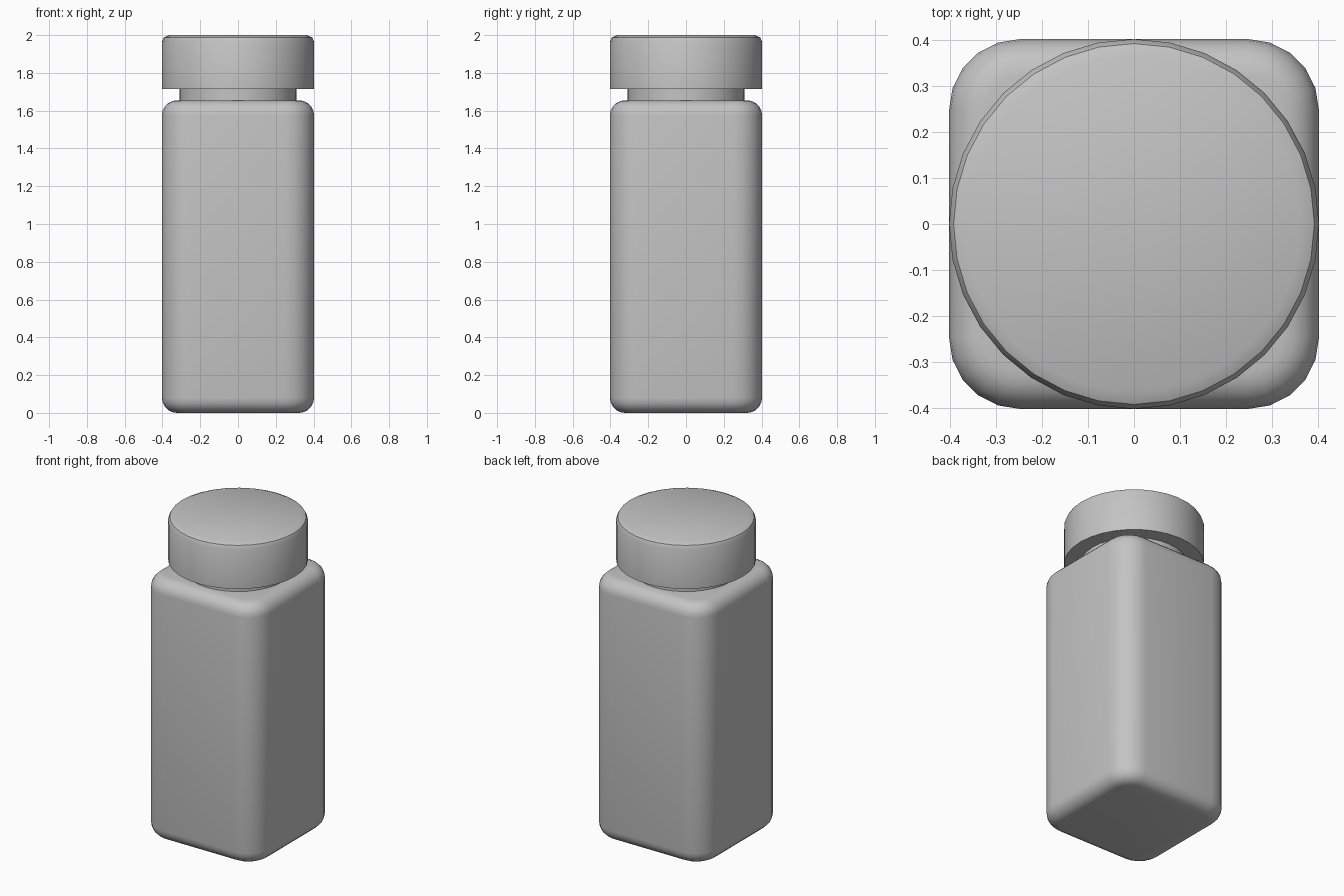
import bpy
import bmesh
from math import sin, cos, pi, radians

old = bpy.data.objects.get("Cube")
if old:
    bpy.data.objects.remove(old, do_unlink=True)

grey = bpy.data.materials.new("light grey")
grey.use_nodes = True
colour = (0.55, 0.55, 0.55, 1)
grey.diffuse_color = colour
grey.node_tree.nodes["Principled BSDF"].inputs["Base Color"].default_value = colour


def rounded_square(half, radius, steps=6):
    """Outline of a square with rounded corners; a circle when radius equals half."""
    points = []
    for corner, (sx, sy) in enumerate([(1, 1), (-1, 1), (-1, -1), (1, -1)]):
        for i in range(steps):
            a = (corner + i / (steps - 1)) * pi / 2
            points.append((sx * (half - radius) + radius * cos(a),
                           sy * (half - radius) + radius * sin(a)))
    return points


def circle(radius, sides=32):
    return [(radius * cos(2 * pi * i / sides), radius * sin(2 * pi * i / sides))
            for i in range(sides)]


def loft(name, rings):
    """Skin a stack of (outline, height) rings and cap both ends."""
    bm = bmesh.new()
    loops = [[bm.verts.new((x, y, z)) for x, y in outline] for outline, z in rings]
    n = len(loops[0])
    for low, high in zip(loops, loops[1:]):
        for i in range(n):
            j = (i + 1) % n
            bm.faces.new((low[i], low[j], high[j], high[i]))
    bm.faces.new(loops[0][::-1])
    bm.faces.new(loops[-1])
    mesh = bpy.data.meshes.new(name)
    bm.to_mesh(mesh)
    bm.free()
    mesh.materials.append(grey)
    obj = bpy.data.objects.new(name, mesh)
    bpy.context.collection.objects.link(obj)
    bpy.ops.object.select_all(action="DESELECT")
    obj.select_set(True)
    bpy.context.view_layer.objects.active = obj
    bpy.ops.object.shade_smooth_by_angle(angle=radians(35))
    return obj


# Square jar body with rounded corners and rounded top and bottom edges
HALF, CORNER, EDGE, TOP = 0.403, 0.155, 0.08, 1.655
body = []
for base, direction in ((EDGE, -1), (TOP - EDGE, 1)):
    arc = [i / 5 * pi / 2 for i in range(6)]
    for a in (arc[::-1] if direction < 0 else arc):
        inset = EDGE * (1 - cos(a))
        body.append((rounded_square(HALF - inset, CORNER - inset),
                     base + direction * EDGE * sin(a)))
loft("jar_body", body)

# Narrow round neck
loft("jar_neck", [(circle(0.31), 1.64), (circle(0.31), 1.73)])

# Wide round lid with a softened top edge
loft("jar_lid", [(circle(0.403), 1.715), (circle(0.403), 1.965),
                 (circle(0.393), 1.987), (circle(0.365), 2.0)])
